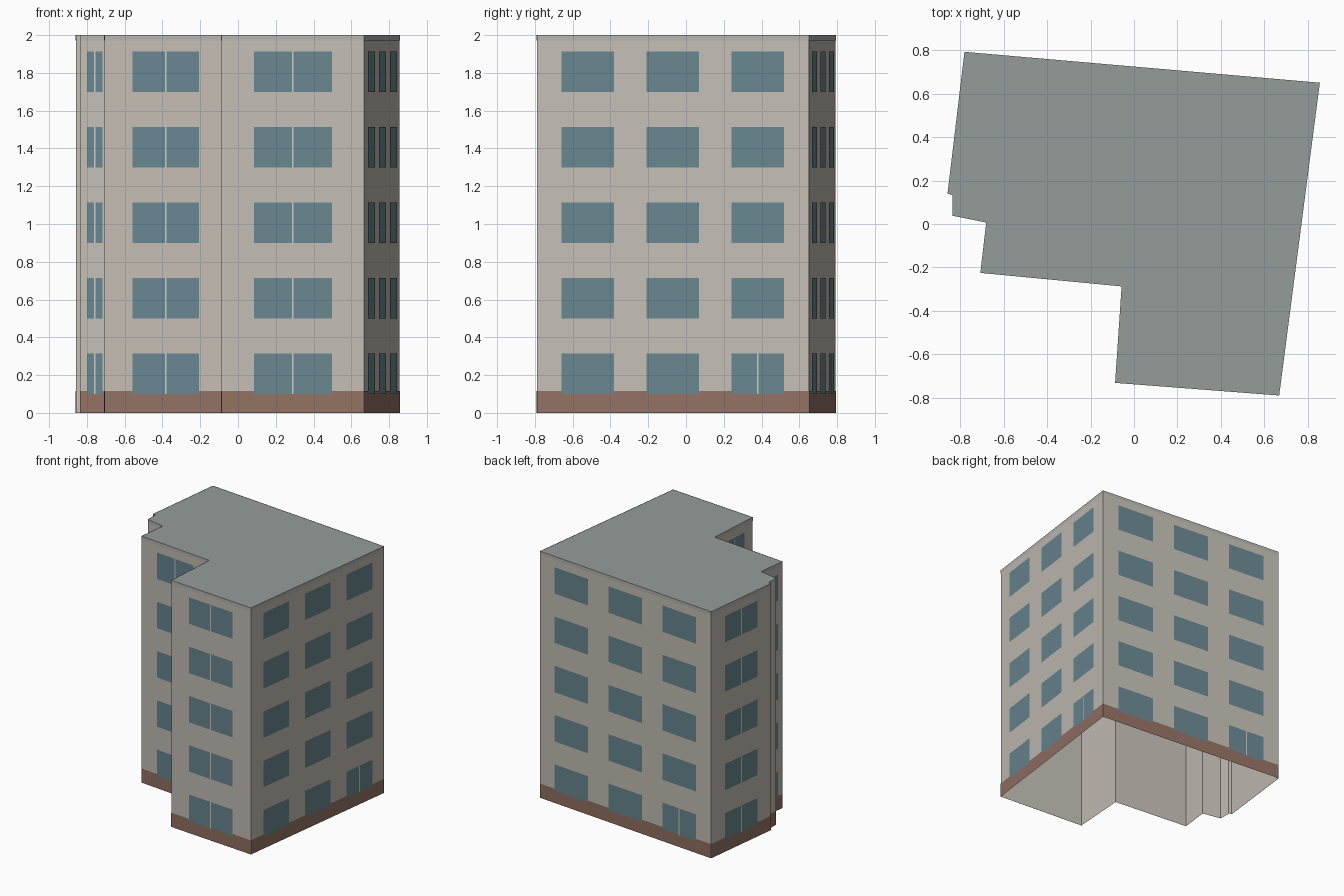
import bpy
from mathutils import Vector

if "Cube" in bpy.data.objects:
    bpy.data.objects.remove(bpy.data.objects["Cube"])

HEIGHT, FLOORS, FLOOR_H = 2.0, 5, 0.4
# Footprint, counter-clockwise from the front right corner
PLAN = [Vector(p) for p in [
    (0.668, -0.789), (0.855, 0.65), (-0.78, 0.792), (-0.858, 0.14),
    (-0.835, 0.133), (-0.835, 0.038), (-0.68, 0.007), (-0.707, -0.225),
    (-0.057, -0.287), (-0.087, -0.731)]]


def material(name, rgb):
    m = bpy.data.materials.new(name)
    m.diffuse_color = (*rgb, 1)
    m.use_nodes = True
    m.node_tree.nodes["Principled BSDF"].inputs["Base Color"].default_value = m.diffuse_color
    return m


def build(name, verts, faces, mat):
    me = bpy.data.meshes.new(name)
    me.from_pydata(verts, [], faces)
    me.materials.append(mat)
    ob = bpy.data.objects.new(name, me)
    bpy.context.collection.objects.link(ob)
    return ob


class Panels:
    """Collects flat rectangles lying on the walls into one object."""
    def __init__(self):
        self.verts, self.faces = [], []

    def add(self, a, b, s0, s1, z0, z1, offset):
        d = (b - a).normalized()
        n = Vector((d.y, -d.x)) * offset
        p, q = a + d * s0 + n, a + d * s1 + n
        i = len(self.verts)
        self.verts += [(*p, z0), (*q, z0), (*q, z1), (*p, z1)]
        self.faces.append((i, i + 1, i + 2, i + 3))


walls, bases, trims, windows, mullions = (Panels() for _ in range(5))

for k, a in enumerate(PLAN):
    b = PLAN[(k + 1) % len(PLAN)]
    length = (b - a).length
    walls.add(a, b, 0, length, 0, HEIGHT, 0)
    if length < 0.05:
        continue
    # brick base and roof edge strip
    bases.add(a, b, 0, length, 0, 0.115, 0.002)
    trims.add(a, b, 0, length, 1.972, HEIGHT, 0.002)
    if length < 0.12:
        continue
    # evenly spaced windows on every floor
    count = max(1, int(length / 0.48))
    margin = min(0.045, 0.065 * length)
    pitch = (length - 2 * margin) / count
    half = 0.31 * pitch
    for floor in range(FLOORS):
        z0 = 0.1 + floor * FLOOR_H
        z1 = z0 + 0.214
        for w in range(count):
            c = margin + (w + 0.5) * pitch
            windows.add(a, b, c - half, c + half, z0, z1, 0.004)
            # centre bar: single-window walls, and the last ground-floor window
            if count == 1 or (floor == 0 and w == count - 1):
                mullions.add(a, b, c - 0.004, c + 0.004, z0, z1, 0.006)

wall_mat = material("wall_plaster", (0.55, 0.51, 0.46))
roof_mat = material("roof_grey", (0.30, 0.335, 0.32))
trim_mat = material("trim_grey", (0.46, 0.46, 0.44))
brick_mat = material("base_brick", (0.29, 0.165, 0.125))
glass_mat = material("window_glass", (0.14, 0.24, 0.28))
bar_mat = material("window_bar", (0.55, 0.58, 0.58))

# open-bottomed shell with a flat roof
build("walls", walls.verts, walls.faces, wall_mat)
build("roof", [(*p, HEIGHT) for p in PLAN], [tuple(range(len(PLAN)))], roof_mat)
build("brick_base", bases.verts, bases.faces, brick_mat)
build("roof_edge", trims.verts, trims.faces, trim_mat)
build("windows", windows.verts, windows.faces, glass_mat)
build("window_bars", mullions.verts, mullions.faces, bar_mat)
